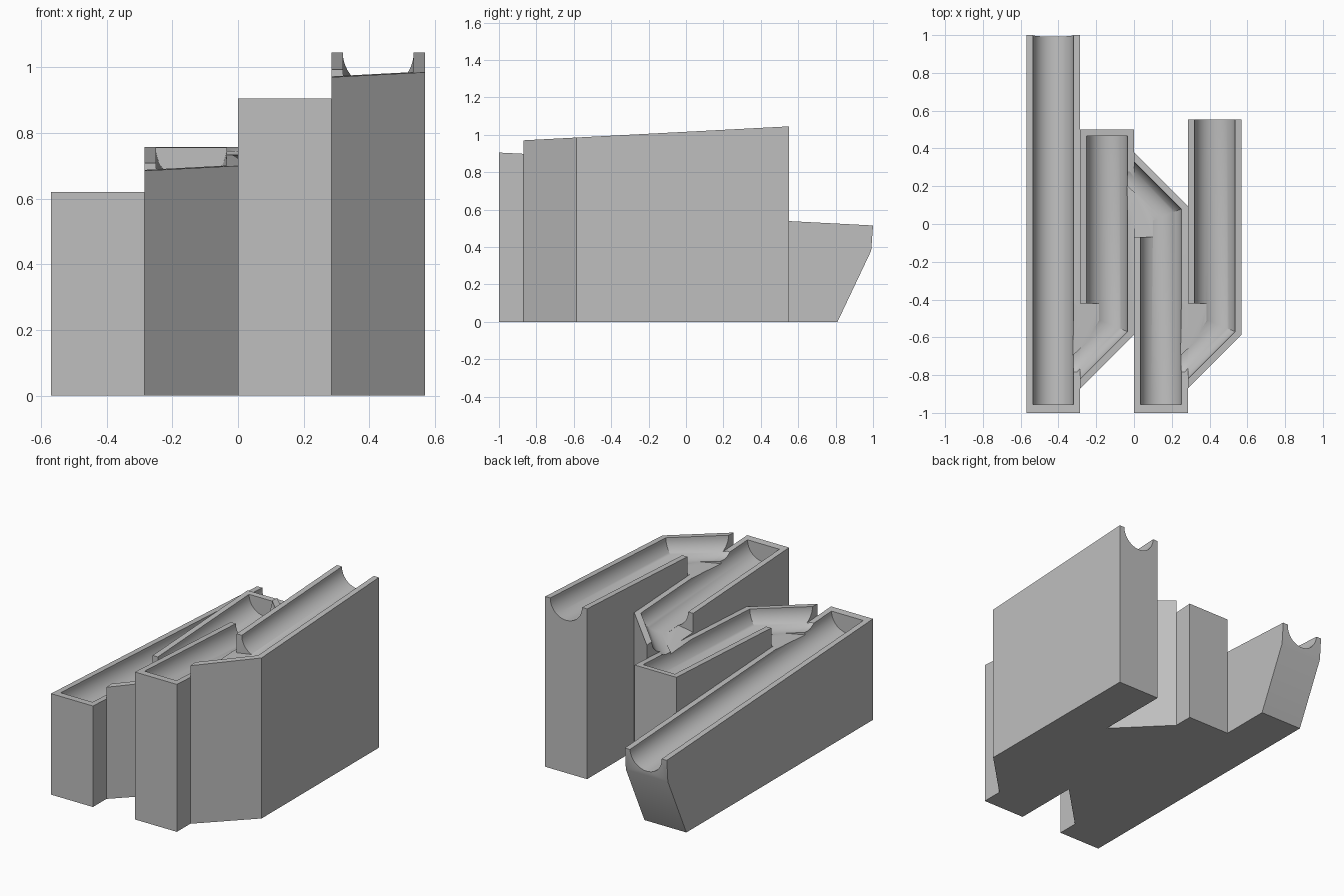
import bpy, bmesh, math
from mathutils import Vector

if "Cube" in bpy.data.objects:
    bpy.data.objects.remove(bpy.data.objects["Cube"])

W = 0.285        # lane width
R = 0.108        # groove radius
SLOPE = 0.0525   # fall along every lane

grey = bpy.data.materials.new("plain grey")
grey.use_nodes = True
grey.diffuse_color = (0.52, 0.52, 0.52, 1)
grey.node_tree.nodes["Principled BSDF"].inputs["Base Color"].default_value = (0.52, 0.52, 0.52, 1)


def loft(name, rings):
    """Closed solid through rings with equal numbers of points."""
    bm = bmesh.new()
    loops = [[bm.verts.new(p) for p in ring] for ring in rings]
    n = len(loops[0])
    for a, b in zip(loops, loops[1:]):
        for i in range(n):
            j = (i + 1) % n
            bm.faces.new((a[i], a[j], b[j], b[i]))
    bm.faces.new(loops[0])
    bm.faces.new(loops[-1])
    bmesh.ops.recalc_face_normals(bm, faces=bm.faces)
    mesh = bpy.data.meshes.new(name)
    bm.to_mesh(mesh)
    bm.free()
    mesh.materials.append(grey)
    obj = bpy.data.objects.new(name, mesh)
    bpy.context.collection.objects.link(obj)
    return obj


def groove(name, path, top):
    """U-shaped cutter swept along a plan path with mitred corners."""
    arc = [math.pi * i / 24 for i in range(25)]
    profile = [(-R * math.cos(a), -R * math.sin(a)) for a in arc] + [(R, 0.3), (-R, 0.3)]
    pts = [Vector(p) for p in path]
    dirs = [(b - a).normalized() for a, b in zip(pts, pts[1:])]
    rings = []
    for i, p in enumerate(pts):
        d0, d1 = dirs[max(i - 1, 0)], dirs[min(i, len(dirs) - 1)]
        mid = (d0 + d1).normalized()
        side = Vector((-mid.y, mid.x)) / mid.dot(d0)
        ring = []
        for u, w in profile:
            q = p + side * u
            ring.append((q.x, q.y, top(q.y) + w))
        rings.append(ring)
    obj = loft(name, rings)
    obj.hide_render = True
    return obj


def turning_lane(name, x, start, tip, base, s, groove_start):
    """Lane with a 45 degree corner that spills sideways into the next lane."""
    def top(y):
        return base - s * SLOPE * y
    h = W / 2
    plan = [(x - h, tip), (x + h, tip - s * W), (x + h, start), (x - h, start)]
    block = loft(name, [[(a, b, 0) for a, b in plan], [(a, b, top(b)) for a, b in plan]])
    path = [(x, groove_start), (x, tip - s * 0.345),
            (x - 0.1875, tip - s * 0.1575), (x - 0.25, tip - s * 0.1575)]
    cut = groove(name + "_groove", path, top)
    # Gently tilted spill floor beside the corner
    floor = [(-0.0425, 0.45, 0.10), (-0.20, 0.45, 0.125),
             (-0.20, 0.16, 0.125), (-0.0425, 0.303, 0.10)]
    lo = [(x + dx, tip - s * t, top(tip - s * t) - d) for dx, t, d in floor]
    spill = loft(name + "_spill", [lo, [(a, b, 1.5) for a, b, c in lo]])
    spill.hide_render = True
    return block, [cut, spill]


# Three turning lanes, highest first
top_lane, top_cuts = turning_lane("top_lane", 1.5 * W, 0.552, -0.87, 1.016, -1, 0.7)
second_lane, second_cuts = turning_lane("second_lane", 0.5 * W, -1.0, 0.38, 0.8525, 1, -0.955)
third_lane, third_cuts = turning_lane("third_lane", -0.5 * W, 0.5, -0.87, 0.731, -1, 0.465)


# Straight exit lane with an undercut back end
def exit_top(y):
    return 0.5675 - SLOPE * y


side = [(-1, 0), (-1, exit_top(-1)), (1, exit_top(1)), (0.99, 0.38), (0.81, 0)]
exit_lane = loft("exit_lane", [[(x, y, z) for y, z in side] for x in (-2 * W, -W)])
exit_cut = groove("exit_groove", [(-1.5 * W, -0.955), (-1.5 * W, 1.2)], exit_top)

# Carve each lane with its own groove and the one that spills into it
jobs = [(top_lane, top_cuts),
        (second_lane, second_cuts + top_cuts),
        (third_lane, third_cuts + second_cuts),
        (exit_lane, [exit_cut] + third_cuts)]
for lane, cuts in jobs:
    bpy.context.view_layer.objects.active = lane
    for c in cuts:
        mod = lane.modifiers.new(c.name, 'BOOLEAN')
        mod.operation = 'DIFFERENCE'
        mod.solver = 'EXACT'
        mod.object = c
        bpy.ops.object.modifier_apply(modifier=mod.name)

for c in top_cuts + second_cuts + third_cuts + [exit_cut]:
    bpy.data.objects.remove(c)

# Smooth the round grooves, keep the corners crisp
bpy.ops.object.select_all(action='DESELECT')
for lane, cuts in jobs:
    lane.select_set(True)
bpy.context.view_layer.objects.active = top_lane
bpy.ops.object.shade_smooth_by_angle(angle=math.radians(25))
